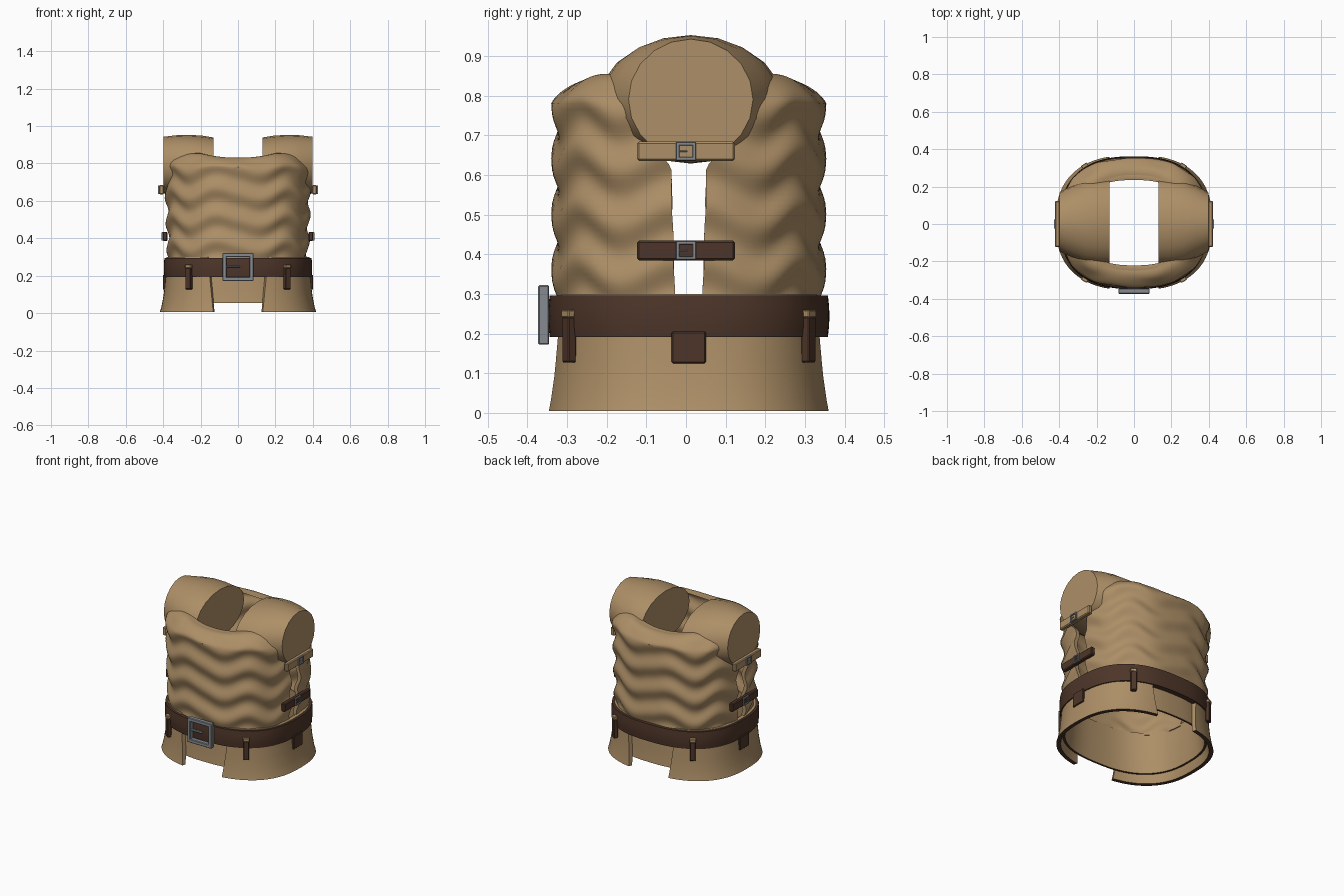
import bpy, bmesh
from math import sin, cos, pi, acos, asin, atan2
from mathutils import Matrix, Vector

cube = bpy.data.objects.get("Cube")
if cube:
    bpy.data.objects.remove(cube)

CY = 0.007      # centre of the body in y
POW = 0.8       # roundness of the body section


def material(name, rgb):
    m = bpy.data.materials.new(name)
    m.use_nodes = True
    m.diffuse_color = (*rgb, 1)
    m.node_tree.nodes["Principled BSDF"].inputs["Base Color"].default_value = (*rgb, 1)
    return m


TAN = material("tan_cloth", (0.42, 0.275, 0.135))
DARK = material("dark_leather", (0.075, 0.036, 0.022))
GREY = material("grey_metal", (0.24, 0.26, 0.28))


def finish(name, bm, mats, dark_below=None, smooth=35):
    bmesh.ops.recalc_face_normals(bm, faces=bm.faces)
    if dark_below is not None:
        for f in bm.faces:
            if f.normal.z < -0.7 and f.calc_center_median().z < dark_below:
                f.material_index = 1
    me = bpy.data.meshes.new(name)
    bm.to_mesh(me)
    bm.free()
    ob = bpy.data.objects.new(name, me)
    bpy.context.collection.objects.link(ob)
    for m in mats:
        me.materials.append(m)
    if smooth:
        bpy.ops.object.select_all(action='DESELECT')
        ob.select_set(True)
        bpy.context.view_layer.objects.active = ob
        bpy.ops.object.shade_smooth_by_angle(angle=smooth * pi / 180)
    return ob


def lerp_table(table, z):
    for (z0, *a), (z1, *b) in zip(table, table[1:]):
        if z <= z1:
            t = max(0, (z - z0) / (z1 - z0))
            return [p + (q - p) * t for p, q in zip(a, b)]
    return table[-1][1:]


def section(phi, a, b):
    """Rounded-box section; phi = 0 faces the back, pi/2 the left side."""
    s, c = sin(phi), cos(phi)
    x = a * abs(s) ** POW * (1 if s > 0 else -1)
    y = b * abs(c) ** POW * (1 if c > 0 else -1)
    return x, y + CY


def shell(name, point, nu, nv, thick, mats, closed=False, dark_below=None):
    """Thick sheet: point(u, v, inset) with u, v in 0..1."""
    bm = bmesh.new()
    cols = nu if closed else nu + 1
    out, inn = [[[bm.verts.new(point(i / nu, j / nv, d)) for j in range(nv + 1)]
                 for i in range(cols)] for d in (0, thick)]
    for i in range(nu):
        k = (i + 1) % cols
        for j in range(nv):
            for g in (out, inn):
                bm.faces.new((g[i][j], g[k][j], g[k][j + 1], g[i][j + 1]))
        for j in (0, nv):
            bm.faces.new((out[i][j], out[k][j], inn[k][j], inn[i][j]))
    if not closed:
        for i in (0, nu):
            for j in range(nv):
                bm.faces.new((out[i][j], out[i][j + 1], inn[i][j + 1], inn[i][j]))
    return finish(name, bm, mats, dark_below)


def boxes(name, parts, mat, loc=(0, 0, 0), turn=0, bevel=0.003):
    """Bevelled boxes given as (centre, size), moved and turned about z."""
    bm = bmesh.new()
    place = Matrix.Translation(loc) @ Matrix.Rotation(turn, 4, 'Z')
    for centre, size in parts:
        bmesh.ops.create_cube(bm, size=1, matrix=place @ Matrix.Translation(centre)
                              @ Matrix.Diagonal((*size, 1)))
    bmesh.ops.bevel(bm, geom=bm.edges[:], offset=bevel, segments=1, affect='EDGES')
    return finish(name, bm, [mat], smooth=0)


def buckle(name, w, h, border, depth, loc, turn=0):
    """Rectangular frame with a prong, facing -y before turning."""
    parts = [((s * (w - border) / 2, 0, 0), (border, depth, h)) for s in (-1, 1)]
    parts += [((0, 0, s * (h - border) / 2), (w, depth, border)) for s in (-1, 1)]
    parts.append(((-w * 0.18, 0, 0), (w * 0.5, depth * 0.6, border * 0.4)))
    boxes(name, parts, GREY, loc, turn, border * 0.15)


# Quilted front and back panels
ARMHOLE = [(0.28, 0.035), (0.62, 0.045), (0.70, 0.105), (0.78, 0.15), (0.83, 0.17), (0.855, 0.19)]


def panel_point(side):
    def point(u, v, inset):
        w = max(0, (v - 0.75) / 0.25)
        z = 0.28 + 0.5 * min(1, v / 0.75) + 0.075 * sin(w * pi / 2)
        a = (0.373 + 0.035 * (z - 0.3)) * (1 - 0.2 * w ** 1.4) - inset
        b = 0.338 * (1 - 0.26 * w ** 1.4) - inset
        edge = lerp_table(ARMHOLE, z)[0]
        phi = (2 * u - 1) * acos((edge / b) ** (1 / POW))
        puff = 0.009 * cos(2 * pi * (z - 0.5) / 0.14 + 1.3 * sin(phi * 7)) * (1 - w)
        x, y = section(phi, a + puff, b + puff)
        z -= 0.026 * w * max(0, 1 - (x / 0.2) ** 2)
        return x, CY + side * (y - CY), z
    return point


for side, name in ((-1, "front_panel"), (1, "back_panel")):
    shell(name, panel_point(side), 64, 48, 0.022, [TAN])

# Flared skirt: two side flaps over a shorter lining
FLARE = [(0, 0.42, 0.362), (0.03, 0.41, 0.357), (0.1, 0.397, 0.349),
         (0.2, 0.386, 0.343), (0.3, 0.382, 0.338)]


def flap_point(side):
    def point(u, v, inset):
        z = 0.005 + 0.295 * v
        a, b = lerp_table(FLARE, z)
        gap = asin(((0.132 + 0.1 * z) / a) ** (1 / POW))
        x, y = section(gap + u * (pi - 2 * gap), a - inset, b - inset)
        return side * x, y, z
    return point


def lining_point(u, v, inset):
    z = 0.055 + 0.24 * v
    a, b = lerp_table(FLARE, z)
    x, y = section(u * 2 * pi, a - 0.022 - inset, b - 0.022 - inset)
    return x, y, z


for side, name in ((1, "left_skirt_flap"), (-1, "right_skirt_flap")):
    shell(name, flap_point(side), 40, 10, 0.022, [TAN, DARK], dark_below=0.02)
shell("skirt_lining", lining_point, 80, 8, 0.012, [TAN, DARK], True, 0.07)


# Belt
def belt_point(u, v, inset):
    bulge = 0.004 * sin(pi * v)
    x, y = section(u * 2 * pi, 0.393 + bulge - inset, 0.351 + bulge - inset)
    return x, y, 0.192 + 0.104 * v


shell("belt", belt_point, 96, 4, 0.03, [DARK], True)
buckle("belt_buckle", 0.165, 0.15, 0.022, 0.028, (0, -0.359, 0.247))

# Hanging belt loops and side tabs
for sx in (-1, 1):
    for sy in (-1, 1):
        where = "%s_%s" % ("front" if sy < 0 else "back", "left" if sx > 0 else "right")
        turn = atan2(sx * sy * -0.54, 0.84)
        loc = (sx * 0.262, CY + sy * 0.302, 0)
        boxes(where + "_loop", [((0, 0, 0.185), (0.032, 0.024, 0.115))], DARK, loc, turn)
        boxes(where + "_loop_cap", [((0, 0, 0.25), (0.036, 0.026, 0.02))], TAN, loc, turn)
    boxes("left_tab" if sx > 0 else "right_tab",
          [((0, 0, 0.165), (0.014, 0.086, 0.08))], DARK, (sx * 0.394, CY, 0))

# Padded shoulders, lofted from ellipses: x, centre y, half depth, half height
SECTIONS = [(0.13, 0.012, 0.232, 0.148), (0.19, 0.012, 0.23, 0.158), (0.26, 0.012, 0.222, 0.162),
            (0.33, 0.012, 0.195, 0.16), (0.398, 0.012, 0.157, 0.152)]
for sx, name in ((1, "left_shoulder"), (-1, "right_shoulder")):
    bm = bmesh.new()
    n = 20
    rings = [[bm.verts.new((sx * x, cy + ry * sin(2 * pi * i / n), 0.791 + rz * cos(2 * pi * i / n)))
              for i in range(n)] for x, cy, ry, rz in SECTIONS]
    for r, q in zip(rings, rings[1:]):
        for i in range(n):
            k = (i + 1) % n
            bm.faces.new((r[i], r[k], q[k], q[i]))
    bm.faces.new(rings[0])
    bm.faces.new(rings[-1])
    finish(name, bm, [TAN])

# Side straps with small buckles
for sx, side in ((1, "left"), (-1, "right")):
    turn = sx * pi / 2
    for label, z, x, mat in (("upper", 0.66, 0.409, TAN), ("lower", 0.41, 0.389, DARK)):
        boxes("%s_%s_strap" % (side, label), [((0, 0, 0), (0.026, 0.246, 0.05))],
              mat, (sx * x, 0, z), 0, 0.005)
        buckle("%s_%s_buckle" % (side, label), 0.05, 0.046, 0.008, 0.01,
               (sx * (x + 0.014), 0, z), turn)
